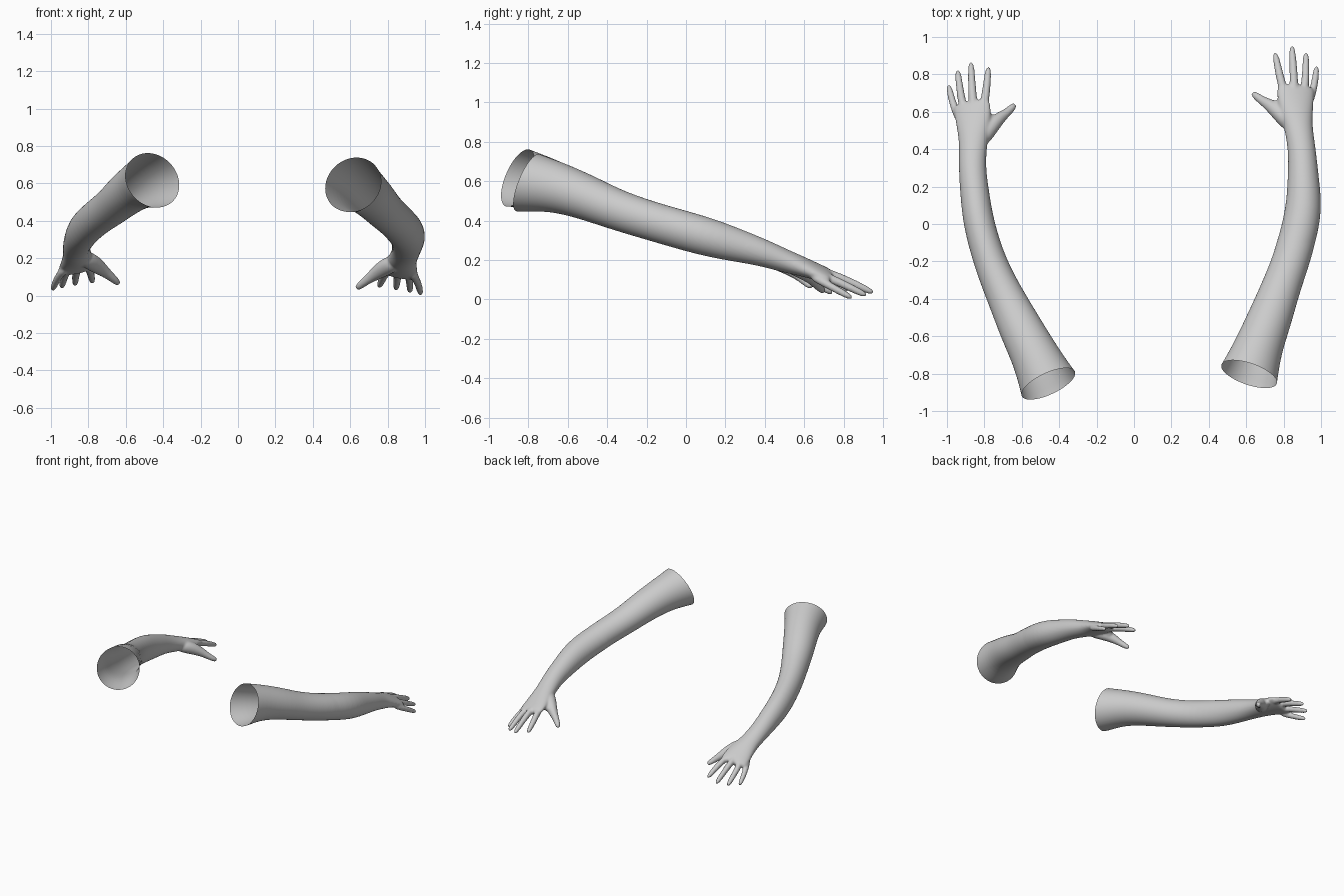
import bpy, bmesh, math
from mathutils import Vector, Matrix

if "Cube" in bpy.data.objects:
    bpy.data.objects.remove(bpy.data.objects["Cube"])

UP = Vector((0, 0, 1))


def loft(bm, sections, segments):
    """Closed tube through sections (x, y, z, half_width, half_height, roll)."""
    pts = [Vector(s[:3]) for s in sections]
    rings = []
    for i, s in enumerate(sections):
        t = (pts[min(i + 1, len(pts) - 1)] - pts[max(i - 1, 0)]).normalized()
        side = t.cross(UP).normalized()
        up = side.cross(t)
        roll = math.radians(s[5])
        side, up = (side * math.cos(roll) + up * math.sin(roll),
                    up * math.cos(roll) - side * math.sin(roll))
        ring = []
        for k in range(segments):
            a = 2 * math.pi * k / segments
            ring.append(bm.verts.new(pts[i] + side * s[3] * math.cos(a) + up * s[4] * math.sin(a)))
        rings.append(ring)
    for r0, r1 in zip(rings, rings[1:]):
        for k in range(segments):
            n = (k + 1) % segments
            bm.faces.new((r0[k], r0[n], r1[n], r1[k]))
    bm.faces.new(rings[0][::-1])
    bm.faces.new(rings[-1])


# Upper arm, elbow, forearm, wrist and palm
ARM = [
    (-.405, -.96, .645, .185, .18, 0),
    (-.457, -.86, .620, .160, .157, 0),
    (-.52, -.72, .598, .130, .130, 0),
    (-.605, -.56, .538, .119, .115, 0),
    (-.672, -.42, .475, .103, .103, 0),
    (-.767, -.22, .410, .088, .099, 0),
    (-.831, 0, .347, .084, .102, 0),
    (-.850, .15, .304, .079, .088, 0),
    (-.866, .30, .262, .073, .070, 3),
    (-.860, .42, .217, .075, .059, 7),
    (-.858, .50, .192, .088, .050, 10),
    (-.860, .58, .163, .101, .039, 12),
    (-.867, .635, .143, .102, .031, 12),
    (-.869, .655, .133, .092, .022, 12),
]
# Digits: (x, y, z, radius)
DIGITS = [
    [(-.835, .42, .205, .040), (-.785, .50, .182, .052), (-.735, .553, .145, .040),
     (-.697, .582, .115, .028), (-.665, .608, .088, .023), (-.633, .642, .060, .018)],
    [(-.815, .58, .172, .026), (-.797, .66, .150, .025), (-.786, .75, .113, .022), (-.777, .846, .066, .018)],
    [(-.855, .58, .170, .026), (-.861, .66, .148, .025), (-.868, .76, .107, .022), (-.872, .876, .052, .018)],
    [(-.895, .57, .158, .025), (-.920, .65, .126, .024), (-.932, .73, .089, .021), (-.944, .831, .039, .018)],
    [(-.925, .54, .145, .024), (-.956, .61, .106, .022), (-.976, .67, .071, .020), (-.993, .750, .027, .017)],
    # Web between thumb and index finger
    [(-.82, .45, .195, .042), (-.79, .51, .182, .040), (-.768, .555, .162, .030), (-.762, .59, .150, .018)],
]

bm = bmesh.new()
loft(bm, ARM, 20)
for d in DIGITS:
    loft(bm, [(x, y, z, r, r, 0) for x, y, z, r in d], 10)
raw = bpy.data.meshes.new("raw_arm")
bm.to_mesh(raw)
bm.free()

# Fuse the arm and digits into one smooth skin
source = bpy.data.objects.new("raw_arm", raw)
bpy.context.collection.objects.link(source)
source.modifiers.new("round", 'SUBSURF').levels = 2
fuse = source.modifiers.new("fuse", 'REMESH')
fuse.mode = 'VOXEL'
fuse.voxel_size = .007
soft = source.modifiers.new("soften", 'SMOOTH')
soft.factor = .5
soft.iterations = 8
dg = bpy.context.evaluated_depsgraph_get()
skin = bpy.data.meshes.new_from_object(source.evaluated_get(dg))
bpy.data.objects.remove(source)


def make_arm(name, matrix, widen=0):
    bm = bmesh.new()
    bm.from_mesh(skin)
    # Open shoulder end
    bmesh.ops.bisect_plane(bm, geom=bm.verts[:] + bm.edges[:] + bm.faces[:],
                           plane_co=(-.46, -.855, .617), plane_no=(-.40, .85, -.37),
                           clear_inner=True)
    bm.transform(matrix)
    if matrix.determinant() < 0:
        bmesh.ops.reverse_faces(bm, faces=bm.faces[:])
    # Elbow swung outward, keeping the inner edge in place
    for v in bm.verts:
        inner = .81 + min(0, v.co.y + .1) * .33
        v.co.x += (v.co.x - inner) * widen * math.exp(-(v.co.y / .28) ** 2)
    for f in bm.faces:
        f.smooth = True
    me = bpy.data.meshes.new(name)
    bm.to_mesh(me)
    bm.free()
    bpy.context.collection.objects.link(bpy.data.objects.new(name, me))


make_arm("left_arm", Matrix.Identity(4))
# The other arm is a mirror image, turned slightly about the fingertip
make_arm("right_arm", Matrix.Translation((.845, .947, -.024))
         @ Matrix.Rotation(math.radians(6.1), 4, 'Z')
         @ Matrix.Translation((-.872, -.861, 0))
         @ Matrix.Diagonal((-1, 1, 1, 1)), widen=.17)
